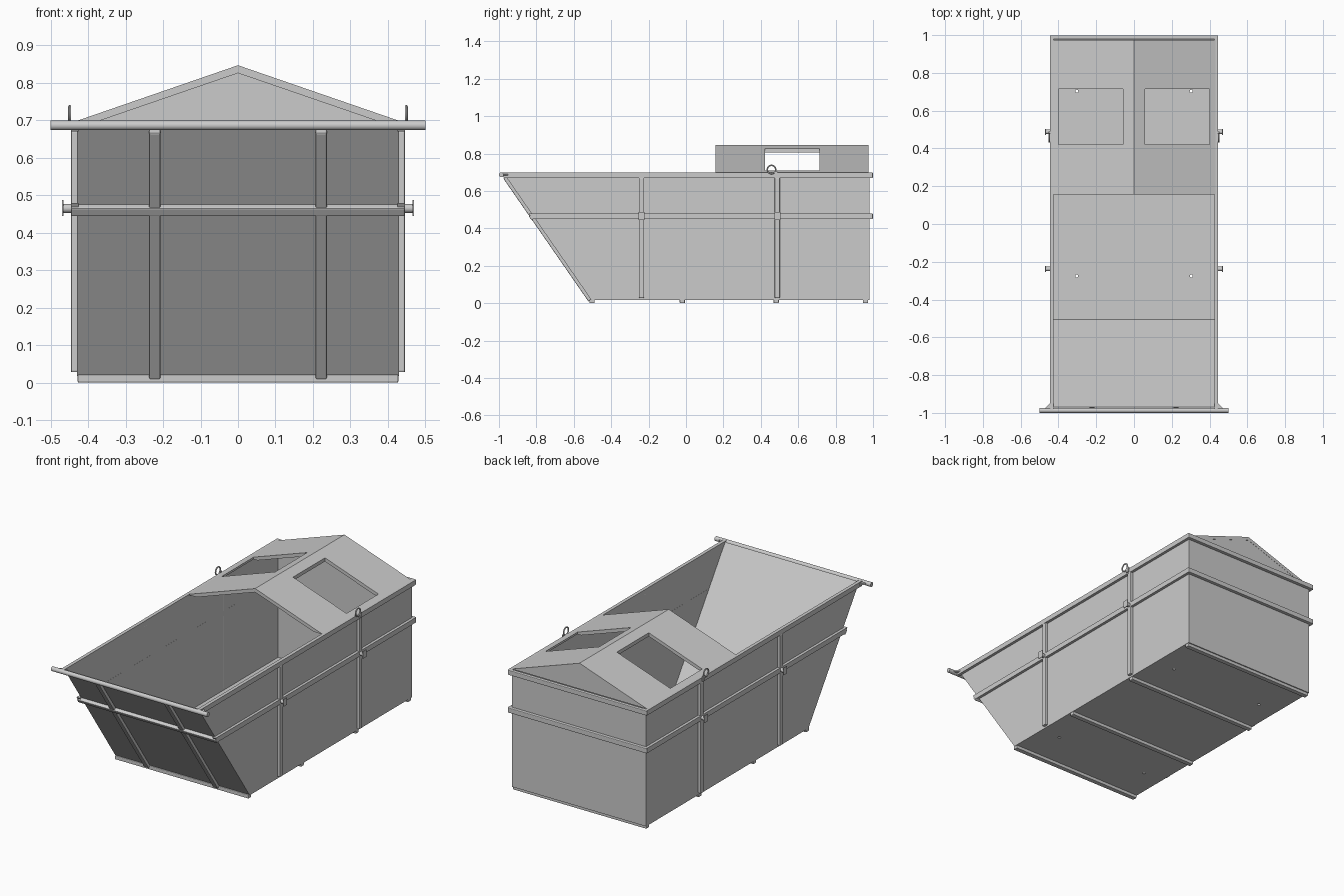
import bpy, bmesh, math
from mathutils import Vector, Matrix

if "Cube" in bpy.data.objects:
    bpy.data.objects.remove(bpy.data.objects["Cube"])

W = 0.43            # half width of the tub
YB = 0.98           # back wall
F0, F1 = Vector((0, -0.507, 0.018)), Vector((0, -0.972, 0.69))   # slanted front line
UP = (F1 - F0).normalized()
OUT = Vector((0, -UP.z, UP.y))
if OUT.y > 0 or OUT.z > 0:
    OUT = Vector((0, -abs(UP.z), -abs(UP.y)))


def finish(name, bm):
    bmesh.ops.recalc_face_normals(bm, faces=bm.faces)
    me = bpy.data.meshes.new(name)
    bm.to_mesh(me)
    bm.free()
    ob = bpy.data.objects.new(name, me)
    bpy.context.collection.objects.link(ob)
    return ob


def box(name, lo, hi, bevel=0.0, matrix=None):
    bm = bmesh.new()
    bmesh.ops.create_cube(bm, size=1)
    for v in bm.verts:
        v.co = Vector([lo[i] + (v.co[i] + 0.5) * (hi[i] - lo[i]) for i in range(3)])
    if bevel:
        bmesh.ops.bevel(bm, geom=bm.edges[:], offset=bevel, segments=2, affect='EDGES', profile=0.5)
    if matrix:
        bm.transform(matrix)
    return finish(name, bm)


def prism(name, pts, direction):
    bm = bmesh.new()
    f = bm.faces.new([bm.verts.new(p) for p in pts])
    r = bmesh.ops.extrude_face_region(bm, geom=[f])
    bmesh.ops.translate(bm, vec=direction, verts=[v for v in r['geom'] if isinstance(v, bmesh.types.BMVert)])
    return finish(name, bm)


def rod(name, centre, radius, length, segs=24):
    # cylinder along x
    bpy.ops.mesh.primitive_cylinder_add(vertices=segs, radius=radius, depth=length,
                                        location=centre, rotation=(0, math.pi / 2, 0))
    ob = bpy.context.object
    ob.name = name
    bpy.ops.object.shade_smooth_by_angle()
    return ob


def apply_mods(ob):
    bpy.context.view_layer.objects.active = ob
    for m in list(ob.modifiers):
        bpy.ops.object.modifier_apply(modifier=m.name)


def cut(ob, cutter):
    m = ob.modifiers.new("cut", 'BOOLEAN')
    m.operation, m.object, m.solver = 'DIFFERENCE', cutter, 'EXACT'
    apply_mods(ob)
    bpy.data.objects.remove(cutter)


# Open sheet-metal tub
bm = bmesh.new()
side = [(F0.y, F0.z), (YB, F0.z), (YB, 0.69), (F1.y, F1.z)]
L = [bm.verts.new((-W, y, z)) for y, z in side]
R = [bm.verts.new((W, y, z)) for y, z in side]
bm.faces.new(L[::-1])
bm.faces.new(R)
for a, b in ((0, 1), (1, 2), (3, 0)):
    bm.faces.new((L[a], L[b], R[b], R[a]))
tub = finish("tub", bm)
# make sure the floor faces down so that thickness goes inward
floor = min(tub.data.polygons, key=lambda p: p.center.z)
if floor.normal.z > 0:
    tub.data.flip_normals()
m = tub.modifiers.new("sheet", 'SOLIDIFY')
m.thickness, m.offset, m.use_even_offset = 0.004, -1, True
apply_mods(tub)

# Drain holes in the floor
for x in (-0.303, 0.303):
    for y in (-0.275, 0.703):
        bpy.ops.mesh.primitive_cylinder_add(vertices=16, radius=0.008, depth=0.04, location=(x, y, 0.02))
        cut(tub, bpy.context.object)

# Cross skids under the floor
for y in (-0.502, -0.02, 0.482, 0.96):
    box("floor_skid", (-0.428, y - 0.014, 0), (0.428, y + 0.014, 0.022), 0.004)

# Back rails
for name, z0, z1 in (("top_rail", 0.67, 0.698), ("middle_rail", 0.451, 0.48)):
    box("back_" + name, (-0.445, YB - 0.003, z0), (0.445, 0.999, z1), 0.004)

# Side rails, ribs, lugs and lifting eyes
for s in (-1, 1):
    xs = sorted((s * 0.426, s * 0.446))
    for name, z0, z1 in (("top_rail", 0.67, 0.698), ("middle_rail", 0.451, 0.48)):
        t0, t1 = [(z - F0.z) / (F1.z - F0.z) for z in (z0, z1)]
        pts = [(xs[0], F0.lerp(F1, t0).y - 0.015, z0), (xs[0], YB + 0.015, z0),
               (xs[0], YB + 0.015, z1), (xs[0], F0.lerp(F1, t1).y - 0.015, z1)]
        prism("side_" + name, pts, (xs[1] - xs[0], 0, 0))
    for y in (-0.238, 0.488):
        box("side_rib", (xs[0], y - 0.014, 0.028), (xs[1], y + 0.014, 0.672), 0.004)
        rod("lug_pin", (s * 0.453, y, 0.465), 0.012, 0.03, 16)
        box("lug_plate", (s * 0.468 - 0.002, y - 0.016, 0.445), (s * 0.468 + 0.002, y + 0.016, 0.487))
    bpy.ops.mesh.primitive_torus_add(major_radius=0.022, minor_radius=0.004, major_segments=28,
                                     minor_segments=8, location=(s * 0.449, 0.457, 0.715),
                                     rotation=(0, math.pi / 2, 0))
    bpy.context.object.name = "lifting_eye"
    bpy.ops.object.shade_smooth_by_angle()
    box("lifting_eye_foot", (s * 0.449 - 0.004, 0.472, 0.675), (s * 0.449 + 0.004, 0.49, 0.705))

    # Small gusset behind the tipping bar
    prism("bar_gusset", [(s * 0.44, -0.98, 0.682), (s * 0.475, -0.98, 0.682), (s * 0.44, -0.945, 0.682)],
          (0, 0, 0.01))

    # Front ribs along the slanted plate
    frame = Matrix((Vector((1, 0, 0)), OUT, UP)).transposed().to_4x4()
    frame.translation = F0
    x = s * 0.222
    box("front_rib", (x - 0.015, -0.002, 0), (x + 0.015, 0.017, 0.80), 0.004, frame)

# Front middle rail and round tipping bar
mid = (0.4655 - F0.z) / UP.z
box("front_middle_rail", (-0.446, -0.002, mid - 0.013), (0.446, 0.02, mid + 0.013), 0.004, frame)
rod("tipping_bar", (0, -0.987, 0.6865), 0.0128, 1.0, 28)

# Gable roof over the rear half, with two hatch openings
section = [(0, 0.847), (0.435, 0.697), (0.375, 0.697), (0, 0.826),
           (-0.375, 0.697), (-0.435, 0.697)]
roof = prism("gable_roof", [(x, 0.157, z) for x, z in section], (0, 0.818, 0))
for s in (-1, 1):
    xs = sorted((s * 0.057, s * 0.40))
    cut(roof, box("hatch_cutter", (xs[0], 0.422, 0.65), (xs[1], 0.715, 0.9)))
prism("roof_back_gable", [(-0.43, 0.968, 0.697), (0.43, 0.968, 0.697), (0, 0.968, 0.845)], (0, 0.006, 0))
